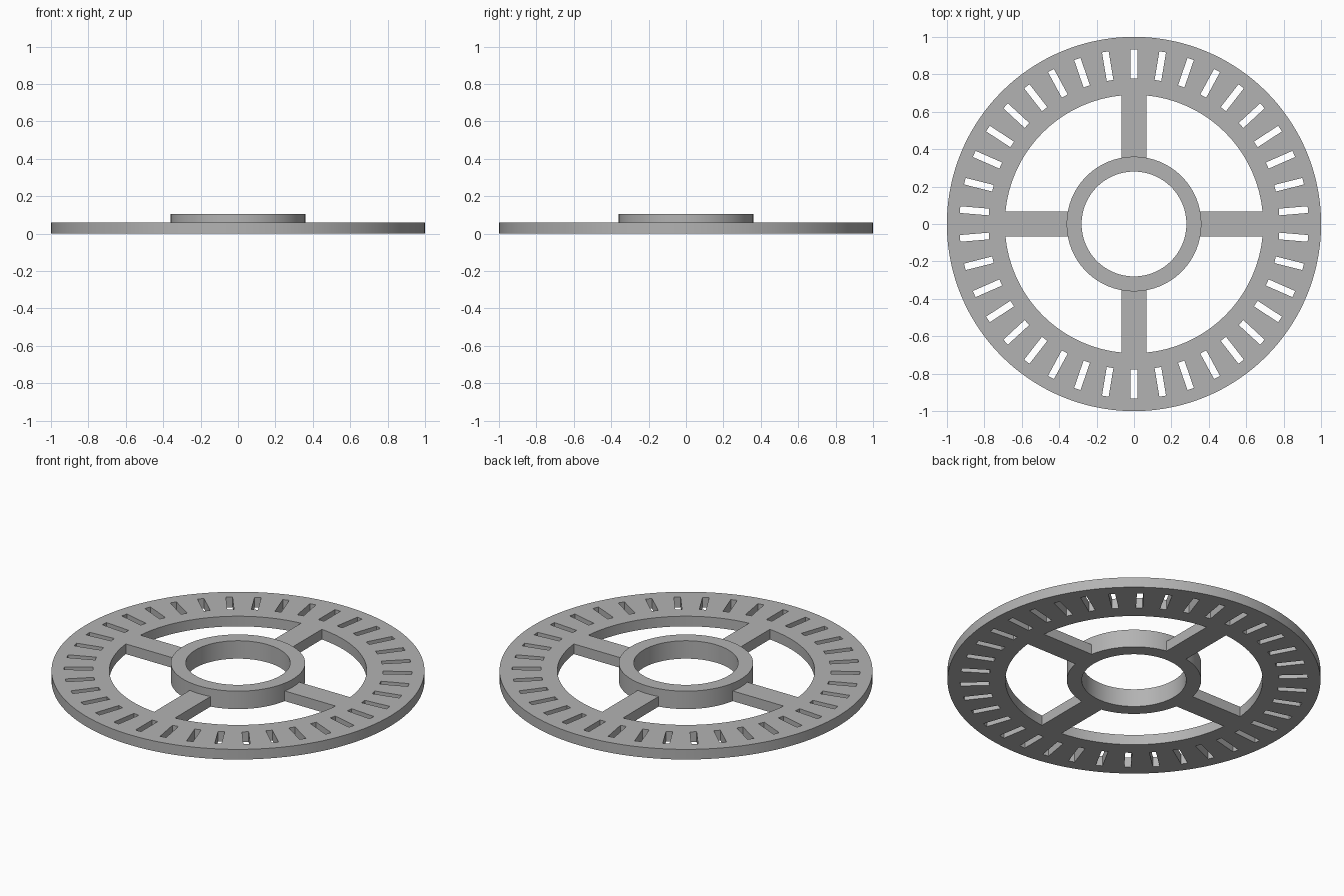
import bpy, bmesh
from math import cos, sin, tau, radians
from mathutils import Matrix

if "Cube" in bpy.data.objects:
    bpy.data.objects.remove(bpy.data.objects["Cube"], do_unlink=True)

RIM_R, RIM_IN, HUB_R, HUB_IN = 1.0, 0.69, 0.36, 0.28
PLATE_H, HUB_H, SPOKE_W = 0.06, 0.106, 0.136
SLOTS, SLOT_MID, SLOT_LEN, SLOT_W = 38, 0.855, 0.155, 0.036

grey = bpy.data.materials.new("plain grey")
grey.use_nodes = True
grey.diffuse_color = (0.45, 0.45, 0.45, 1)
grey.node_tree.nodes["Principled BSDF"].inputs["Base Color"].default_value = (0.45, 0.45, 0.45, 1)


def finish(bm, name):
    bmesh.ops.recalc_face_normals(bm, faces=bm.faces)
    mesh = bpy.data.meshes.new(name)
    bm.to_mesh(mesh)
    bm.free()
    mesh.materials.append(grey)
    obj = bpy.data.objects.new(name, mesh)
    bpy.context.collection.objects.link(obj)
    return obj


def ring(name, outer, inner, height, sides=144):
    """Flat ring with a rectangular section, standing on z = 0."""
    bm = bmesh.new()
    section = [(outer, 0), (outer, height), (inner, height), (inner, 0)]
    loops = [[bm.verts.new((r * cos(tau * i / sides), r * sin(tau * i / sides), z))
              for r, z in section] for i in range(sides)]
    for i in range(sides):
        a, b = loops[i], loops[(i + 1) % sides]
        for j in range(4):
            k = (j + 1) % 4
            bm.faces.new((a[j], b[j], b[k], a[k]))
    return finish(bm, name)


def radial_boxes(name, count, middle, length, width, low, high):
    """Boxes arranged around the z axis, the first one pointing along +y."""
    bm = bmesh.new()
    for i in range(count):
        place = (Matrix.Rotation(tau * i / count, 4, 'Z')
                 @ Matrix.Translation((0, middle, (low + high) / 2))
                 @ Matrix.Diagonal((width, length, high - low, 1)))
        bmesh.ops.create_cube(bm, size=1, matrix=place)
    return finish(bm, name)


def combine(target, tool, operation):
    tool.hide_render = True
    mod = target.modifiers.new(operation.lower(), 'BOOLEAN')
    mod.operation, mod.solver, mod.object = operation, 'EXACT', tool
    bpy.context.view_layer.objects.active = target
    bpy.ops.object.modifier_apply(modifier=mod.name)
    bpy.data.objects.remove(tool, do_unlink=True)


# Rim, spokes and hub joined into one solid
wheel = ring("slotted_wheel", RIM_R, RIM_IN, PLATE_H)
hub = ring("hub", HUB_R, HUB_IN, HUB_H)
spoke_in, spoke_out = HUB_R - 0.03, RIM_IN + 0.03
spokes = radial_boxes("spokes", 4, (spoke_in + spoke_out) / 2, spoke_out - spoke_in,
                      SPOKE_W, 0, PLATE_H)
combine(wheel, spokes, 'UNION')
combine(wheel, hub, 'UNION')

# Slots cut through the rim
slots = radial_boxes("slot_cutter", SLOTS, SLOT_MID, SLOT_LEN, SLOT_W, -0.1, 0.2)
combine(wheel, slots, 'DIFFERENCE')

# Smooth round walls with crisp edges
bpy.ops.object.select_all(action='DESELECT')
wheel.select_set(True)
bpy.context.view_layer.objects.active = wheel
bpy.ops.object.shade_smooth_by_angle(angle=radians(30))
